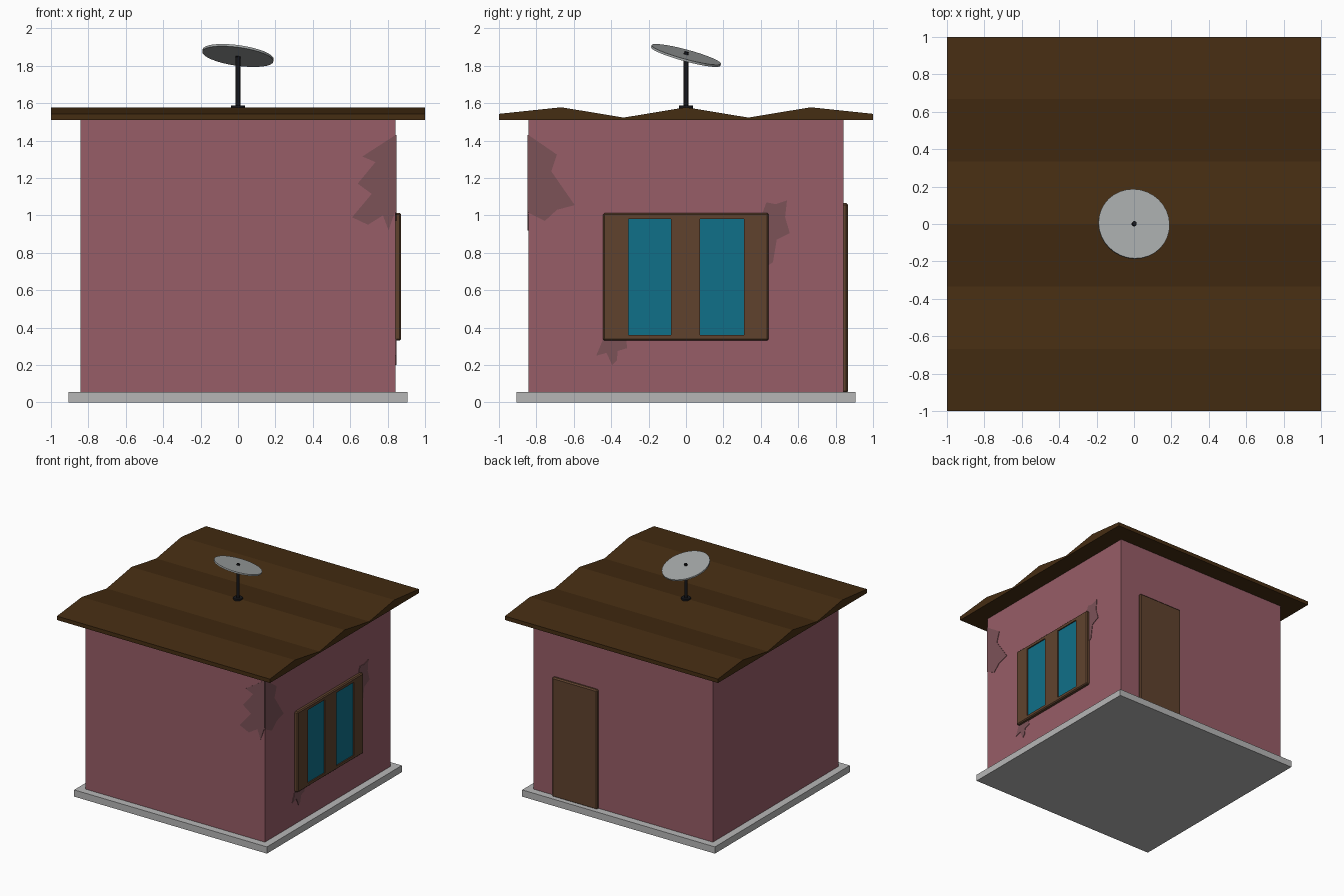
import bpy, bmesh, math
from mathutils import Vector, Matrix

if "Cube" in bpy.data.objects:
    bpy.data.objects.remove(bpy.data.objects["Cube"])


def mat(name, rgb):
    m = bpy.data.materials.new(name)
    m.diffuse_color = (*rgb, 1)
    m.use_nodes = True
    m.node_tree.nodes["Principled BSDF"].inputs["Base Color"].default_value = m.diffuse_color
    return m


PINK = mat("pink_plaster", (0.31, 0.11, 0.135))
WORN = mat("worn_plaster", (0.20, 0.085, 0.097))
ROOF = mat("roof_brown", (0.06, 0.026, 0.006))
WOOD = mat("wood", (0.115, 0.055, 0.027))
GLASS = mat("blue_glass", (0.005, 0.16, 0.25))
METAL = mat("dish_grey", (0.38, 0.40, 0.40))
BLACK = mat("black_metal", (0.008, 0.008, 0.01))
STONE = mat("stone", (0.47, 0.47, 0.47))


def finish(name, bm, material):
    bmesh.ops.recalc_face_normals(bm, faces=bm.faces[:])
    me = bpy.data.meshes.new(name)
    bm.to_mesh(me)
    bm.free()
    ob = bpy.data.objects.new(name, me)
    bpy.context.collection.objects.link(ob)
    if material:
        me.materials.append(material)
    return ob


def box(name, lo, hi, material, bevel=0):
    lo, hi = Vector(lo), Vector(hi)
    bm = bmesh.new()
    bmesh.ops.create_cube(bm, size=1)
    for v in bm.verts:
        v.co = (lo + hi) / 2 + v.co * (hi - lo)
    if bevel:
        bmesh.ops.bevel(bm, geom=bm.edges[:], offset=bevel, segments=1,
                        affect='EDGES', profile=0.5)
    return finish(name, bm, material)


def prism(name, points, depth, material):
    """Extrude a closed outline of 3D points along depth."""
    bm = bmesh.new()
    face = bm.faces.new([bm.verts.new(p) for p in points])
    ext = bmesh.ops.extrude_face_region(bm, geom=[face], use_keep_orig=True)
    verts = [g for g in ext["geom"] if isinstance(g, bmesh.types.BMVert)]
    bmesh.ops.translate(bm, verts=verts, vec=Vector(depth))
    return finish(name, bm, material)


def cylinder(name, r, h, centre, material, sides=32, rot=None):
    bm = bmesh.new()
    m = Matrix.Translation(centre) @ (rot or Matrix())
    bmesh.ops.create_cone(bm, cap_ends=True, segments=sides, radius1=r,
                          radius2=r, depth=h, matrix=m)
    return finish(name, bm, material)


W = 0.843  # half width of the walls

# Foundation slab and walls
box("foundation", (-0.905, -0.905, 0), (0.905, 0.905, 0.057), STONE)
box("walls", (-W, -W, 0.057), (W, W, 1.512), PINK)

# Wavy roof, flat underneath
profile = [(-1, 1.543), (-0.667, 1.578), (-0.333, 1.523), (0, 1.578),
           (0.333, 1.523), (0.667, 1.578), (1, 1.543), (1, 1.51), (-1, 1.51)]
prism("roof", [(-1, y, z) for y, z in profile], (2, 0, 0), ROOF)

# Window frame with two recessed panes
frame = box("window_frame", (W - 0.02, -0.443, 0.33), (0.872, 0.441, 1.013), WOOD, 0.008)
for i, (a, b) in enumerate([(-0.307, -0.08), (0.075, 0.31)]):
    cutter = box(f"pane_cutter_{i}", (0.858, a, 0.36), (0.95, b, 0.982), None)
    cutter.hide_render = True
    cutter.hide_viewport = True
    cutter.display_type = 'WIRE'
    mod = frame.modifiers.new("pane_opening", 'BOOLEAN')
    mod.operation = 'DIFFERENCE'
    mod.solver = 'EXACT'
    mod.object = cutter
    box(f"window_pane_{i}", (0.85, a, 0.36), (0.862, b, 0.982), GLASS)

# Back door
box("door", (0.23, W - 0.02, 0.05), (0.655, 0.866, 1.066), WOOD, 0.01)

# Patches of broken plaster
front_patch = [(W, 1.43), (0.665, 1.315), (0.735, 1.285), (0.64, 1.17),
               (0.715, 1.115), (0.61, 0.99), (0.695, 0.95), (0.775, 1.0),
               (0.805, 0.92), (W, 1.03)]
side_patches = {
    "corner": [(-W, 1.43), (-0.69, 1.325), (-0.72, 1.235), (-0.595, 1.055),
               (-0.69, 1.03), (-0.755, 0.97), (-W, 1.015)],
    "upper": [(0.40, 0.99), (0.43, 1.07), (0.48, 1.06), (0.54, 1.08),
              (0.53, 0.99), (0.555, 0.905), (0.485, 0.87), (0.465, 0.75),
              (0.42, 0.72)],
    "lower": [(-0.44, 0.345), (-0.48, 0.25), (-0.425, 0.265), (-0.395, 0.20),
              (-0.37, 0.225), (-0.365, 0.275), (-0.315, 0.29), (-0.32, 0.345)],
}
prism("plaster_patch_front", [(x, -W + 0.002, z) for x, z in front_patch],
      (0, -0.006, 0), WORN)
for key, pts in side_patches.items():
    prism(f"plaster_patch_{key}", [(W - 0.002, y, z) for y, z in pts],
          (0.006, 0, 0), WORN)

# Roof antenna: foot, post and tilted dish
cylinder("antenna_foot", 0.037, 0.02, (0, 0, 1.578), BLACK, 24)
cylinder("antenna_post", 0.013, 0.29, (0, 0, 1.72), BLACK, 16)
tilt = Vector((0, 0, 1)).rotation_difference(Vector((0.14, 0.27, 1))).to_matrix().to_4x4()
cylinder("antenna_dish", 0.192, 0.012, (0, 0, 1.855), METAL, 32, tilt)
cylinder("dish_pin", 0.012, 0.03, (0, 0, 1.86), BLACK, 16, tilt)
